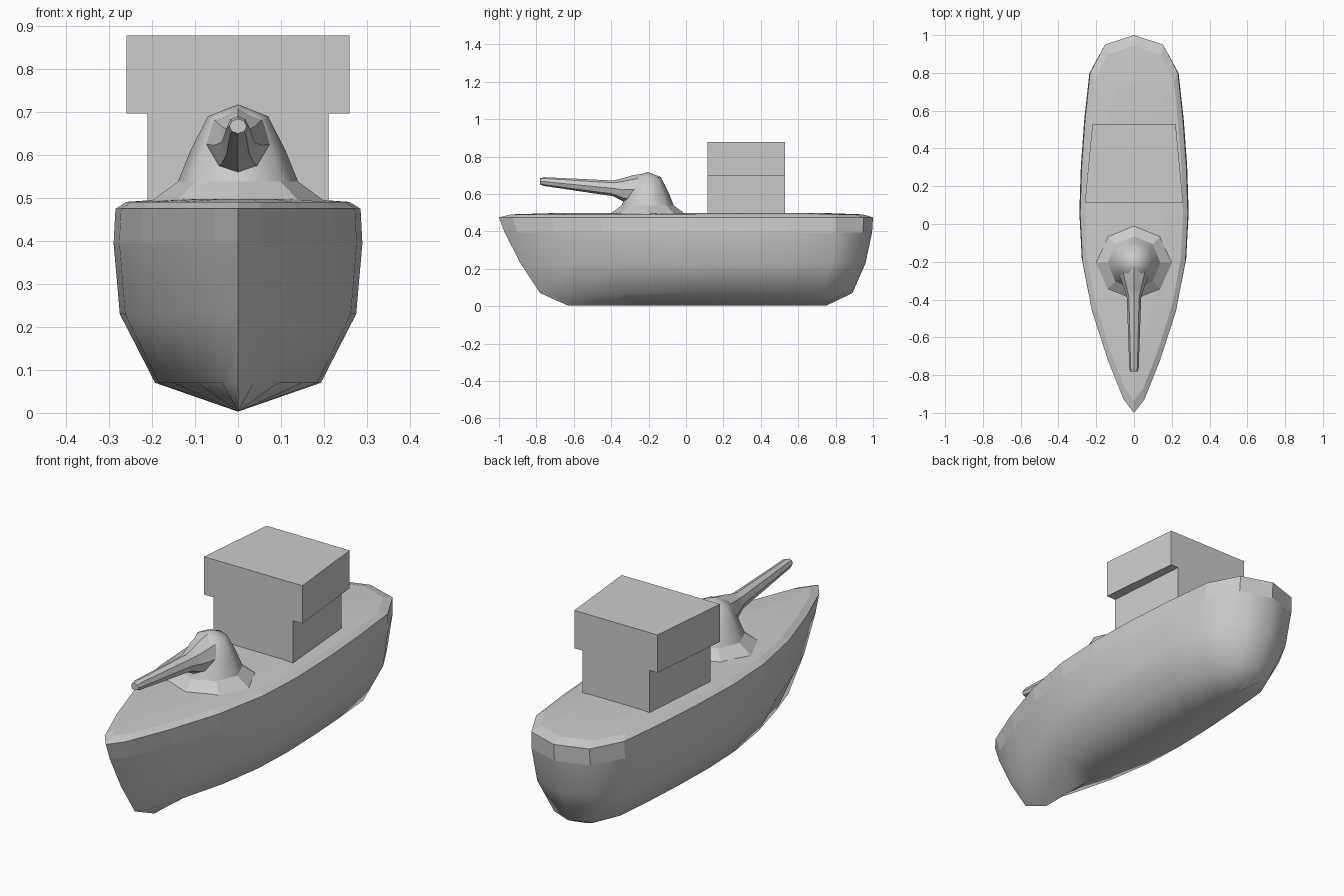
import bpy, bmesh, math

if "Cube" in bpy.data.objects:
    bpy.data.objects.remove(bpy.data.objects["Cube"])

grey = bpy.data.materials.new("ship grey")
grey.diffuse_color = (0.6, 0.6, 0.6, 1)
grey.use_nodes = True
grey.node_tree.nodes["Principled BSDF"].inputs["Base Color"].default_value = grey.diffuse_color


def loft(name, rings, smooth=35, cap=True):
    """Skin a list of closed rings, each with the same number of points."""
    bm = bmesh.new()
    rows = [[bm.verts.new(p) for p in r] for r in rings]
    n = len(rings[0])
    for a, b in zip(rows, rows[1:]):
        for i in range(n):
            j = (i + 1) % n
            bm.faces.new((a[i], a[j], b[j], b[i]))
    if cap:
        bm.faces.new(rows[0])
        bm.faces.new(rows[-1])
    bmesh.ops.remove_doubles(bm, verts=bm.verts, dist=0.0005)
    bmesh.ops.recalc_face_normals(bm, faces=bm.faces)
    me = bpy.data.meshes.new(name)
    bm.to_mesh(me)
    bm.free()
    me.materials.append(grey)
    ob = bpy.data.objects.new(name, me)
    bpy.context.collection.objects.link(ob)
    if smooth:
        bpy.ops.object.select_all(action='DESELECT')
        ob.select_set(True)
        bpy.context.view_layer.objects.active = ob
        bpy.ops.object.shade_smooth_by_angle(angle=math.radians(smooth))
    return ob


def ellipse(n, cx, cy, rx, ry, turn=0.0):
    return [(cx + rx * math.cos(turn + math.tau * i / n),
             cy + ry * math.sin(turn + math.tau * i / n)) for i in range(n)]


# Hull outline seen from above: pointed bow, rounded stern
half = [(0.055, -0.93), (0.14, -0.72), (0.225, -0.46), (0.275, -0.2),
        (0.288, 0.05), (0.28, 0.3), (0.262, 0.55), (0.235, 0.8), (0.155, 0.95)]
outline = [(0, -1)] + half + [(0, 1)] + [(-x, y) for x, y in reversed(half)]


def hull_ring(z, wide, bow, stern):
    mid, reach = (bow + stern) / 2, (stern - bow) / 2
    return [(x * wide, mid + y * reach, z) for x, y in outline]


# Lower hull, from the keel line up to the band
levels = [(0.003, 0, -0.63, 0.75), (0.07, 0.67, -0.78, 0.89),
          (0.23, 0.955, -0.885, 0.96), (0.395, 1.005, -0.97, 0.995)]
loft("hull", [hull_ring(*v) for v in levels], smooth=50, cap=False)

# Band around the top of the hull, and the slightly crowned deck
loft("hull_band", [hull_ring(0.395, 1.005, -0.97, 0.995),
                   hull_ring(0.475, 0.99, -1, 1)], smooth=0, cap=False)
loft("deck", [hull_ring(0.475, 0.99, -1, 1), hull_ring(0.491, 0.9, -0.935, 0.945),
              hull_ring(0.498, 0.55, -0.7, 0.75)], smooth=0).data.update()


# Bridge: two blocks, narrower toward the stern
def block(name, front, back, z0, z1):
    plan = [(-front, 0.115), (front, 0.115), (back, 0.53), (-back, 0.53)]
    loft(name, [[(x, y, z) for x, y in plan] for z in (z0, z1)], smooth=0)


block("bridge_lower", 0.21, 0.178, 0.48, 0.697)
block("bridge_upper", 0.26, 0.22, 0.697, 0.878)

# Turret: flared octagonal foot and rounded dome
TY = -0.205
foot = [(0.2, 0.494), (0.14, 0.538)]
dome = [(0.14, 0.538), (0.11, 0.612), (0.07, 0.69), (0, 0.718)]
for name, prof, angle in (("turret_foot", foot, 0), ("turret_dome", dome, 50)):
    loft(name, [[(x, y, z) for x, y in ellipse(8, 0, TY, r, r)] for r, z in prof],
         smooth=angle, cap=False)

# Gun barrel: flared collar tapering to the muzzle (y, half width, bottom, top)
sections = [(-0.22, 0.085, 0.545, 0.71), (-0.285, 0.072, 0.55, 0.7),
            (-0.335, 0.055, 0.56, 0.685), (-0.39, 0.038, 0.588, 0.672),
            (-0.76, 0.025, 0.643, 0.69), (-0.78, 0.02, 0.65, 0.684)]
loft("gun_barrel", [[(x, y, z) for x, z in
                     ellipse(8, 0, (lo + hi) / 2, w, (hi - lo) / 2)]
                    for y, w, lo, hi in sections], smooth=30)
